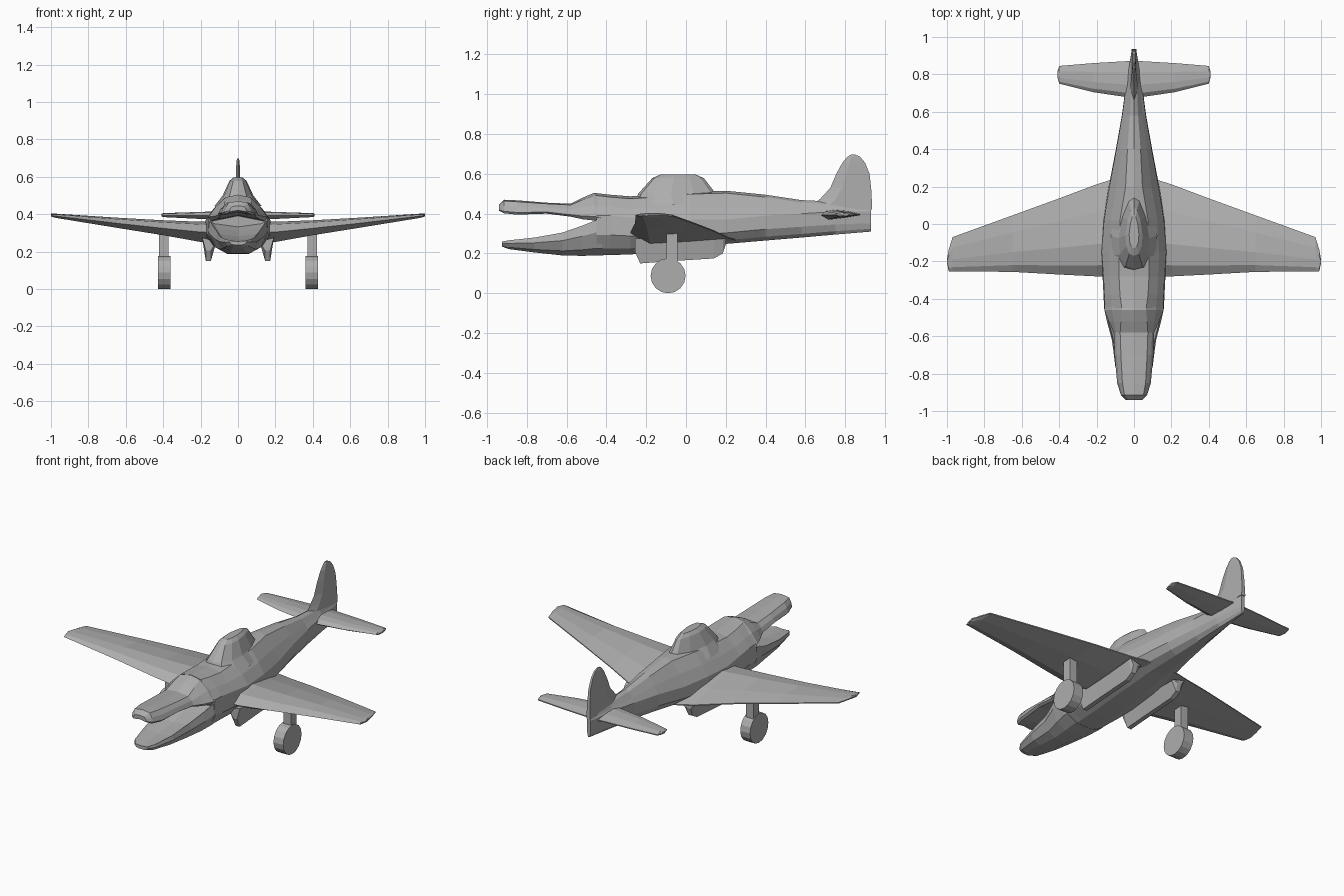
import bpy, bmesh, math

grey = bpy.data.materials.new("light_grey")
grey.diffuse_color = (0.42, 0.42, 0.42, 1)


def finish(name, bm, mirror=False):
    bmesh.ops.recalc_face_normals(bm, faces=bm.faces)
    me = bpy.data.meshes.new(name)
    bm.to_mesh(me)
    bm.free()
    me.materials.append(grey)
    ob = bpy.data.objects.new(name, me)
    bpy.context.collection.objects.link(ob)
    if mirror:
        ob.modifiers.new("mirror", 'MIRROR')
    return ob


def loft(name, rings, mirror=False):
    """Skin closed rings of equal length and cap both ends."""
    bm = bmesh.new()
    rows = [[bm.verts.new(p) for p in r] for r in rings]
    n = len(rows[0])
    for a, b in zip(rows, rows[1:]):
        for i in range(n):
            j = (i + 1) % n
            bm.faces.new((a[i], a[j], b[j], b[i]))
    bm.faces.new(rows[0])
    bm.faces.new(rows[-1])
    return finish(name, bm, mirror)


def symmetric(y, half):
    """Ring at station y from a half profile running top to bottom."""
    left = [(-x, z) for x, z in reversed(half[1:-1])]
    return [(x, y, z) for x, z in half + left]


# Fuselage: y, bottom, top, half width, height of widest point, top half width
def body_ring(y, zb, zt, w, zm, wt):
    return symmetric(y, [
        (0, zt), (wt, zt - 0.012), ((w + wt) * 0.52, zm + (zt - zm) * 0.55),
        (w * 0.97, zm + 0.03), (w, zm - (zm - zb) * 0.4),
        (w * 0.75, zb + (zm - zb) * 0.2), (w * 0.35, zb), (0, zb)])


body = [(-0.45, .190, .503, .160, .36, .065), (-0.38, .192, .495, .163, .36, .075),
        (-0.28, .195, .487, .168, .35, .080), (-0.15, .205, .495, .178, .34, .080),
        (0.02, .222, .510, .165, .34, .075), (0.20, .248, .515, .135, .34, .045),
        (0.40, .265, .495, .097, .36, .035), (0.58, .280, .468, .065, .37, .022),
        (0.75, .295, .460, .042, .38, .015), (0.93, .310, .450, .012, .38, .006)]
loft("fuselage", [body_ring(*s) for s in body])


# Upper jaw: y, lip height, top, half width, top half width
def upper_ring(y, zl, zt, w, wt):
    h = zt - zl
    return symmetric(y, [(0, zt), (wt, zt - h * 0.1), ((w + wt) * 0.53, zl + h * 0.55),
                         (w, zl + h * 0.15), (w * 0.88, zl), (0, zl + h * 0.2)])


upper = [(-0.94, .415, .445, .045, .030), (-0.915, .402, .470, .070, .050),
         (-0.85, .395, .467, .090, .062), (-0.70, .400, .455, .104, .070),
         (-0.58, .385, .450, .108, .074), (-0.52, .372, .480, .135, .070),
         (-0.46, .365, .505, .158, .065), (-0.43, .360, .498, .158, .065)]
loft("upper_jaw", [upper_ring(*s) for s in upper])


# Lower jaw: y, bottom, lip height, half width
def lower_ring(y, zb, zl, w):
    h = zl - zb
    return symmetric(y, [(0, zl - h * 0.2), (w * 0.8, zl - h * 0.1), (w * 0.94, zl),
                         (w, zl - h * 0.35), (w * 0.78, zb + h * 0.2),
                         (w * 0.38, zb), (0, zb)])


lower = [(-0.925, .235, .260, .045), (-0.89, .222, .266, .070),
         (-0.76, .205, .280, .100), (-0.62, .190, .305, .118),
         (-0.52, .188, .340, .145), (-0.45, .190, .368, .160), (-0.42, .190, .368, .160)]
loft("lower_jaw", [lower_ring(*s) for s in lower])


# Canopy: stacked teardrop outlines, front y, rear y, half width, height
def teardrop(y0, y1, w, z):
    shape = [(0, 0), (.55, .04), (.9, .2), (1, .42), (.75, .72), (.35, .94), (0, 1)]
    half = [(w * a, y0 + (y1 - y0) * t) for a, t in shape]
    return [(x, y, z) for x, y in half + [(-x, y) for x, y in half[-2:0:-1]]]


loft("canopy", [teardrop(-0.265, 0.22, .125, .445), teardrop(-0.24, 0.15, .082, .50),
                teardrop(-0.17, 0.09, .046, .578), teardrop(-0.13, 0.05, .026, .596)])


# Wing-like parts: x, leading y, trailing y, bottom, top, leading z, trailing z
def foil(x, y0, y1, zb, zt, zl, ze):
    c = y1 - y0
    return [(x, y0, zl), (x, y0 + c * .12, zt - (zt - zl) * .25), (x, y0 + c * .35, zt),
            (x, y0 + c * .7, (zt + ze) / 2 + .006), (x, y1, ze + .003), (x, y1, ze - .003),
            (x, y0 + c * .6, (zb + ze) / 2 - .004), (x, y0 + c * .2, zb)]


wing = [(0.08, -0.28, 0.25, .235, .365, .300, .268), (0.20, -0.28, 0.212, .252, .360, .305, .280),
        (0.40, -0.27, 0.137, .288, .368, .325, .315), (0.65, -0.256, 0.046, .328, .382, .352, .350),
        (0.97, -0.253, -0.07, .380, .402, .390, .392), (0.99, -0.253, -0.135, .385, .401, .392, .394),
        (1.00, -0.21, -0.19, .390, .399, .394, .395)]
loft("wing", [foil(*s) for s in wing], True)

tail = [(0.0, 0.67, 0.875, .370, .420, .392, .395), (0.05, 0.68, 0.87, .370, .418, .392, .395),
        (0.22, 0.705, 0.86, .376, .412, .393, .395), (0.40, 0.75, 0.845, .385, .405, .394, .395),
        (0.41, 0.785, 0.815, .390, .400, .394, .395)]
loft("tailplane", [foil(*s) for s in tail], True)


# Tail fin: height, leading y, trailing y, half thickness
def fin_ring(z, y0, y1, t):
    c = y1 - y0
    return [(0, y0, z), (t, y0 + c * .3, z), (t * .6, y1, z),
            (-t * .6, y1, z), (-t, y0 + c * .3, z)]


fin = [(.42, .60, .935, .022), (.475, .675, .933, .018), (.53, .725, .930, .015),
       (.60, .755, .922, .012), (.655, .785, .900, .010), (.685, .810, .875, .008),
       (.697, .830, .850, .005)]
loft("tail_fin", [fin_ring(*s) for s in fin])

# Wheel doors hanging beside the belly
door = [(-0.255, .205), (-0.23, .150), (-0.10, .160), (0.14, .175), (0.185, .200), (0.20, .245)]
loft("wheel_door", [[(.115, y, .255), (.145, y, z), (.172, y, z), (.192, y, .275)]
                    for y, z in door], True)


# Landing gear
def rect(z):
    return [(.372, -.097, z), (.422, -.097, z), (.422, -.042, z), (.372, -.042, z)]


loft("gear_strut", [rect(.10), rect(.31)], True)
circle = [(math.cos(a * math.pi / 8) * .088, math.sin(a * math.pi / 8) * .088) for a in range(16)]
loft("wheel", [[(x, -.09 + c, .088 + s) for c, s in circle] for x in (.362, .427)], True)
